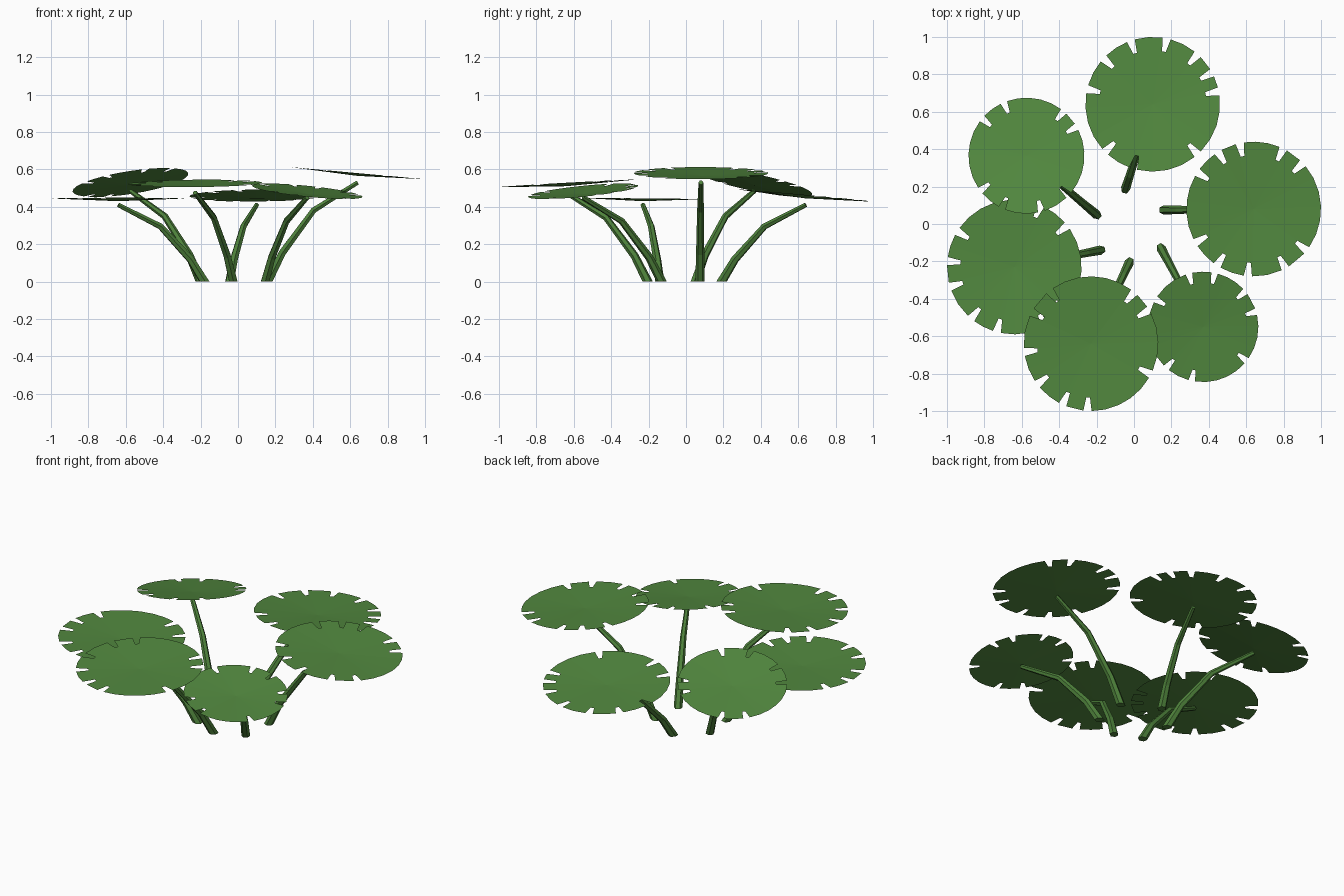
import bpy, bmesh, math
from mathutils import Vector

if "Cube" in bpy.data.objects:
    bpy.data.objects.remove(bpy.data.objects["Cube"])


def material(name, rgb):
    m = bpy.data.materials.new(name)
    m.diffuse_color = (*rgb, 1)
    m.use_nodes = True
    m.node_tree.nodes["Principled BSDF"].inputs["Base Color"].default_value = m.diffuse_color
    return m


LEAF = material("leaf_green", (0.085, 0.25, 0.05))
STEM = material("stem_green", (0.075, 0.22, 0.043))


def finish(bm, name, mat):
    bmesh.ops.recalc_face_normals(bm, faces=bm.faces) if mat == STEM else None
    me = bpy.data.meshes.new(name)
    bm.to_mesh(me)
    bm.free()
    me.materials.append(mat)
    ob = bpy.data.objects.new(name, me)
    bpy.context.collection.objects.link(ob)
    return ob


# round pad with notched rim: a shallow, tilted, upward-facing cone
def leaf(name, centre, radius, slope, notches):
    outline = []  # (angle in degrees, fraction of radius)
    cuts = sorted(a % 360 for a in notches)
    for i, a in enumerate(cuts):
        nxt = cuts[i + 1] if i + 1 < len(cuts) else cuts[0] + 360
        outline += [(a - 2, 0.8), (a + 2, 0.8)]
        start, end = a + 3.5, nxt - 3.5
        n = max(1, round((end - start) / 12))
        outline += [(start + (end - start) * k / n, 1.0) for k in range(n + 1)]
    bm = bmesh.new()
    dip = 0.015

    def point(angle, f):
        x = radius * f * math.cos(math.radians(angle))
        y = radius * f * math.sin(math.radians(angle))
        z = x * slope[0] + y * slope[1] - dip * (1 - f)
        return bm.verts.new(Vector(centre) + Vector((x, y, z)))

    hub = point(0, 0)
    rim = [point(a, f) for a, f in outline]
    for p, q in zip(rim, rim[1:] + rim[:1]):
        bm.faces.new((hub, p, q))
    finish(bm, name, LEAF)


# tapered six-sided stem arching outwards, cut level at the ground
def stem(name, base, tip, sides=6):
    base, tip = Vector((*base, 0)), Vector(tip)
    d = tip - base
    path = [base + Vector((d.x * s, d.y * s, d.z * h))
            for s, h in ((0, 0), (0.16, 0.29), (0.51, 0.72), (1, 1))]
    side = Vector((-d.y, d.x, 0)).normalized()
    bm = bmesh.new()
    rings = []
    for i, p in enumerate(path):
        t = (path[min(i + 1, 3)] - path[max(i - 1, 0)]).normalized()
        up = t.cross(side)
        r = (0.025, 0.022, 0.018, 0.013)[i]
        ring = []
        for k in range(sides):
            a = 2 * math.pi * k / sides
            v = p + side * (r * math.cos(a)) + up * (r * math.sin(a))
            if i == 0:
                v -= t * (v.z / t.z)
            ring.append(bm.verts.new(v))
        rings.append(ring)
    for lo, hi in zip(rings, rings[1:]):
        for k in range(sides):
            j = (k + 1) % sides
            bm.faces.new((lo[k], lo[j], hi[j], hi[k]))
    bm.faces.new(rings[0])
    bm.faces.new(rings[-1])
    finish(bm, name, STEM)


# place, leaf centre, radius, slope, stem base, stem top height, notch angles
PLANTS = [
    ("back", (0.10, 0.64, 0.46), 0.36, (0.01, -0.09), (-0.045, 0.19), 0.41,
     (78, 48, 28, 11, -48, -107, -135, 167, 137, 109)),
    ("right", (0.64, 0.08, 0.58), 0.36, (-0.09, 0.0), (0.16, 0.075), 0.53,
     (64, 43, -38, -62, -95, -123, -150, 147, 122, 102)),
    ("front_right", (0.37, -0.55, 0.483), 0.295, (-0.1, 0.1), (0.145, -0.13), 0.45,
     (105, 78, 40, 16, -38, -102, -132, 150)),
    ("front", (-0.23, -0.64, 0.525), 0.36, (0.01, 0.055), (-0.025, -0.205), 0.475,
     (50, 30, -27, -93, -115, -143, -173, 152, 128)),
    ("left", (-0.64, -0.23, 0.445), 0.36, (0.0, -0.01), (-0.18, -0.14), 0.41,
     (67, 38, -20, -40, -62, -105, -130, -163, 175, 148)),
    ("back_left", (-0.575, 0.365, 0.53), 0.31, (0.15, -0.2), (-0.2, 0.05), 0.485,
     (113, 140, 50, 30, -43, -75, -115, -143)),
]
for place, c, r, slope, base, top, cuts in PLANTS:
    leaf(place + "_leaf", c, r, slope, cuts)
    stem(place + "_stem", base, (c[0], c[1], top))
